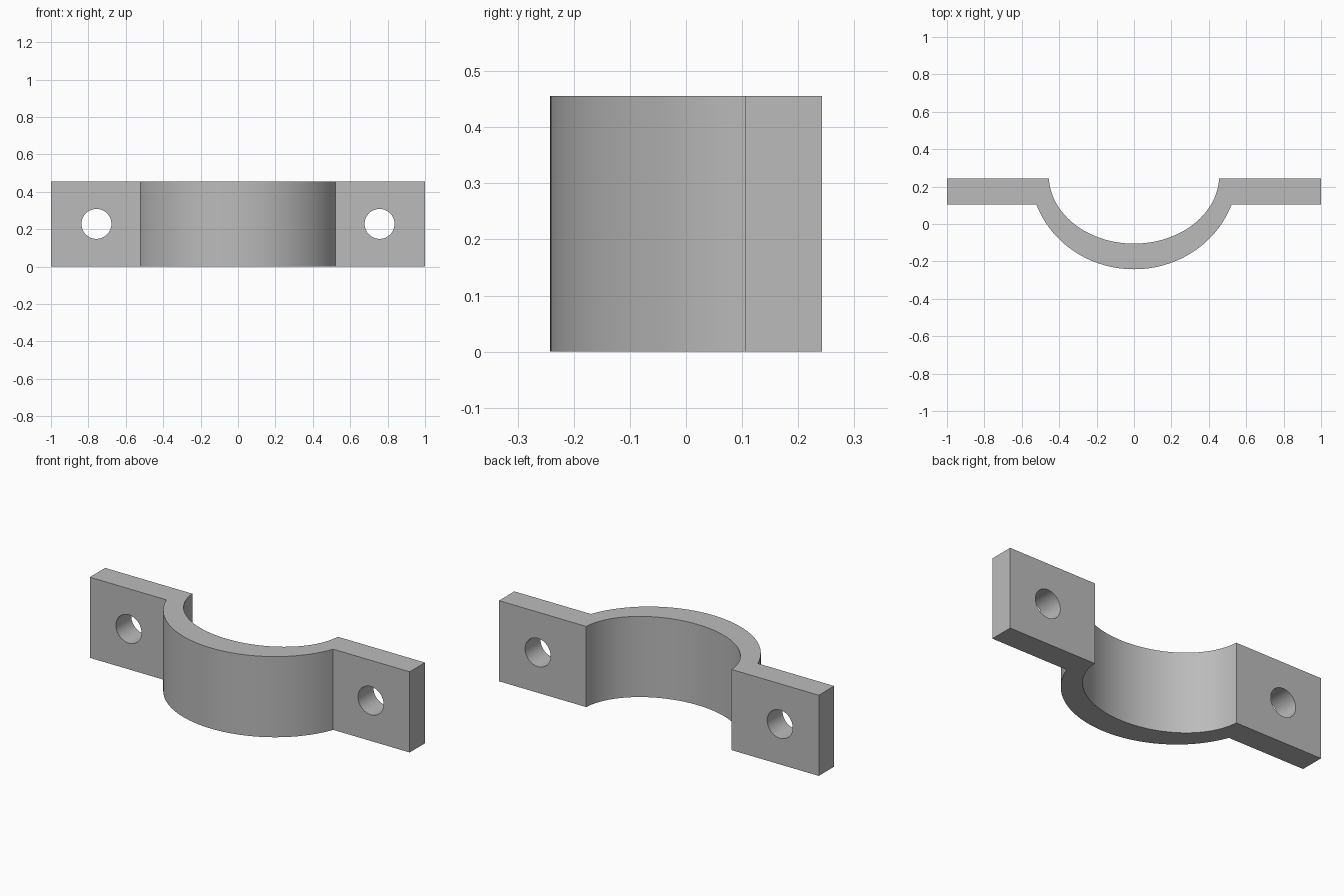
import bpy, bmesh
from math import sin, cos, asin, pi, radians

cube = bpy.data.objects.get("Cube")
if cube:
    bpy.data.objects.remove(cube, do_unlink=True)

HEIGHT = 0.456
BACK, FRONT = 0.242, 0.105     # the two faces of the flanges, along y
HOLE_X, HOLE_R = 0.757, 0.08
SEGMENTS = 64

steel = bpy.data.materials.new("plain_grey")
steel.use_nodes = True
grey = (0.5, 0.5, 0.5, 1)
steel.diffuse_color = grey
steel.node_tree.nodes["Principled BSDF"].inputs["Base Color"].default_value = grey


def saddle_arc(half_width, y_end, y_low, y_mid):
    """Arc from the left end through the low point to the right end."""
    depth = y_mid - y_low
    start = asin((y_mid - y_end) / depth)
    radius = half_width / cos(start)
    angles = [start + (pi - 2 * start) * i / SEGMENTS for i in range(SEGMENTS + 1)]
    return [(radius * cos(a), y_mid - depth * sin(a)) for a in angles]


# Clamp body: flanges and saddle as one extruded outline
outer = saddle_arc(0.522, FRONT, -BACK, 0.28)
inner = saddle_arc(0.455, BACK, -FRONT, 0.26)
outline = [(1, BACK), (1, FRONT)] + outer + [(-1, FRONT), (-1, BACK)] + inner[::-1]

bm = bmesh.new()
base = bm.faces.new([bm.verts.new((x, y, 0)) for x, y in outline])
top = bmesh.ops.extrude_face_region(bm, geom=[base])["geom"]
bmesh.ops.translate(bm, vec=(0, 0, HEIGHT),
                    verts=[v for v in top if isinstance(v, bmesh.types.BMVert)])
bmesh.ops.recalc_face_normals(bm, faces=bm.faces)
mesh = bpy.data.meshes.new("pipe_clamp")
bm.to_mesh(mesh)
bm.free()
mesh.materials.append(steel)
clamp = bpy.data.objects.new("pipe_clamp", mesh)
bpy.context.collection.objects.link(clamp)

# Bolt holes through both flanges
for side in (-1, 1):
    bpy.ops.mesh.primitive_cylinder_add(
        vertices=48, radius=HOLE_R, depth=0.4,
        location=(side * HOLE_X, (FRONT + BACK) / 2, HEIGHT / 2),
        rotation=(radians(90), 0, 0))
    cutter = bpy.context.object
    cutter.name = "bolt_hole_cutter"
    cutter.hide_render = True
    cutter.data.materials.append(steel)
    bpy.context.view_layer.objects.active = clamp
    cut = clamp.modifiers.new("bolt_hole", "BOOLEAN")
    cut.operation = "DIFFERENCE"
    cut.solver = "EXACT"
    cut.object = cutter
    bpy.ops.object.modifier_apply(modifier=cut.name)
    bpy.data.objects.remove(cutter, do_unlink=True)

# Smooth curved walls, sharp corners
bpy.ops.object.select_all(action="DESELECT")
clamp.select_set(True)
bpy.context.view_layer.objects.active = clamp
bpy.ops.object.shade_smooth_by_angle(angle=radians(15))
